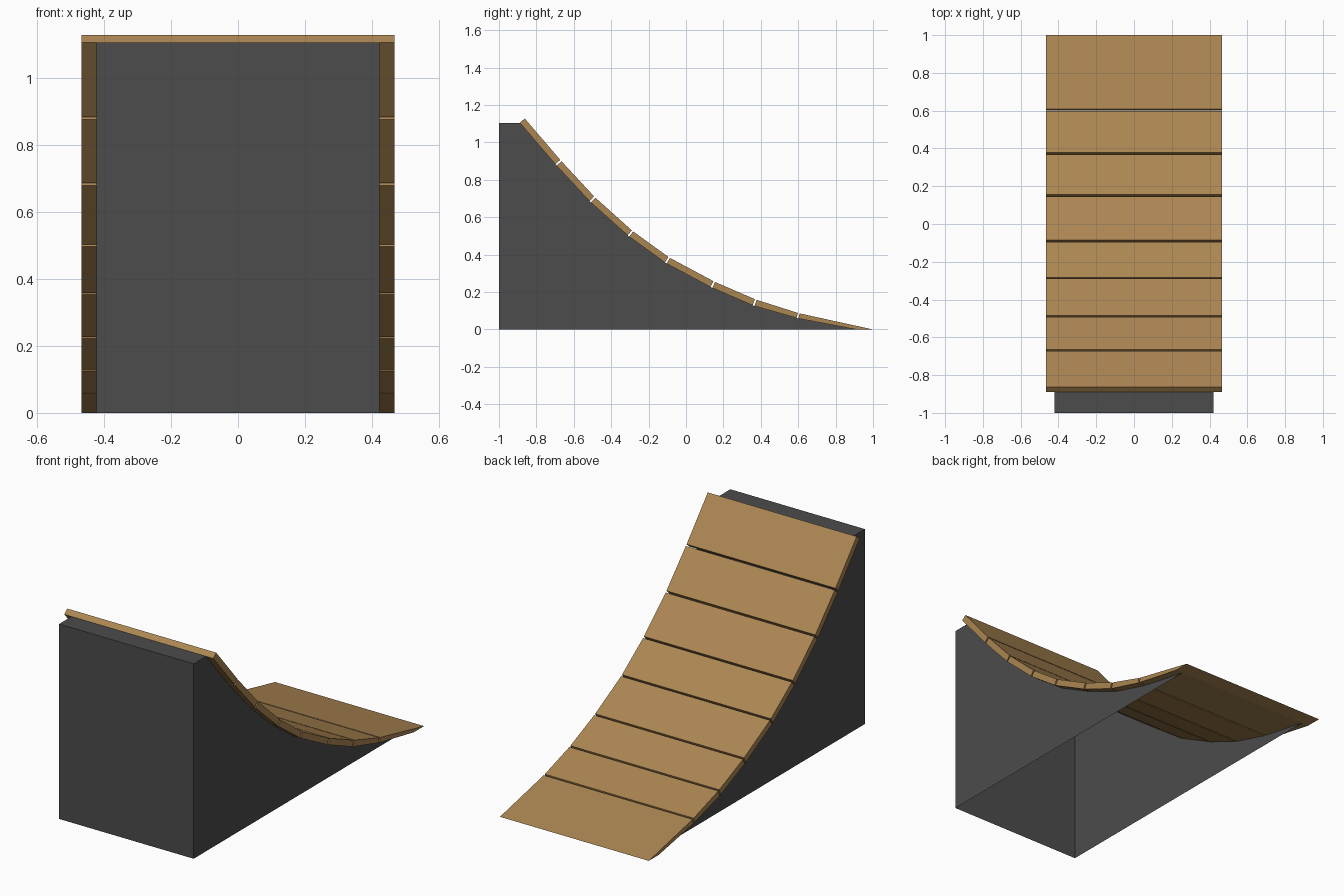
import bpy
from mathutils import Vector

if "Cube" in bpy.data.objects:
    bpy.data.objects.remove(bpy.data.objects["Cube"])


def material(name, rgb):
    m = bpy.data.materials.new(name)
    m.diffuse_color = (*rgb, 1)
    m.use_nodes = True
    m.node_tree.nodes["Principled BSDF"].inputs["Base Color"].default_value = m.diffuse_color
    return m


grey = material("dark grey", (0.072, 0.072, 0.072))
wood = material("wood brown", (0.41, 0.238, 0.085))


def make(name, verts, faces, mat):
    me = bpy.data.meshes.new(name)
    me.from_pydata(verts, [], faces)
    me.materials.append(mat)
    ob = bpy.data.objects.new(name, me)
    bpy.context.collection.objects.link(ob)
    return ob


def plank(name, profile, half):
    """Extrude a four-point y-z profile (counter-clockwise seen from +x) across x."""
    verts = [(x, y, z) for x in (-half, half) for y, z in profile]
    faces = [(3, 2, 1, 0), (4, 5, 6, 7)]
    faces += [(i, (i + 1) % 4, (i + 1) % 4 + 4, i + 4) for i in range(4)]
    return make(name, verts, faces, wood)


# Upper surface of the ramp at each plank joint (y, z), top to toe
top = [Vector(p) for p in ((-0.862, 1.128), (-0.669, 0.903), (-0.488, 0.708),
                           (-0.286, 0.527), (-0.09, 0.385), (0.151, 0.256),
                           (0.373, 0.16), (0.603, 0.087), (1.0, 0.0))]


def under(i):
    """Underside point: surface point moved in along the averaged normal."""
    d = (top[min(i + 1, 8)] - top[max(i - 1, 0)]).normalized()
    return top[i] - Vector((-d.y, d.x)) * (0.028 if i == 7 else 0.035)


low = [under(i) for i in range(8)] + [Vector((0.91, 0.0))]

# Planks, with narrow gaps at the joints
gap = 0.005
for i in range(8):
    step = (top[i + 1] - top[i]).normalized() * gap
    a = Vector((0, 0)) if i == 0 else step
    b = Vector((0, 0)) if i == 7 else step
    plank(f"ramp_plank_{i + 1}",
          [low[i] + a, low[i + 1] - b, top[i + 1] - b, top[i] + a], 0.467)

# Hollow support: two curved side walls, front wall and top ledge, open below
side = [(-1, 0)] + [tuple(p) for p in reversed(low)] + [(-1, low[0].y)]
n = len(side)
verts = [(x, y, z) for x in (-0.422, 0.422) for y, z in side]
faces = [tuple(reversed(range(n))), tuple(range(n, 2 * n)),
         (n - 1, 0, n, 2 * n - 1),
         (n - 2, n - 1, 2 * n - 1, 2 * n - 2)]
make("ramp_support", verts, faces, grey)
